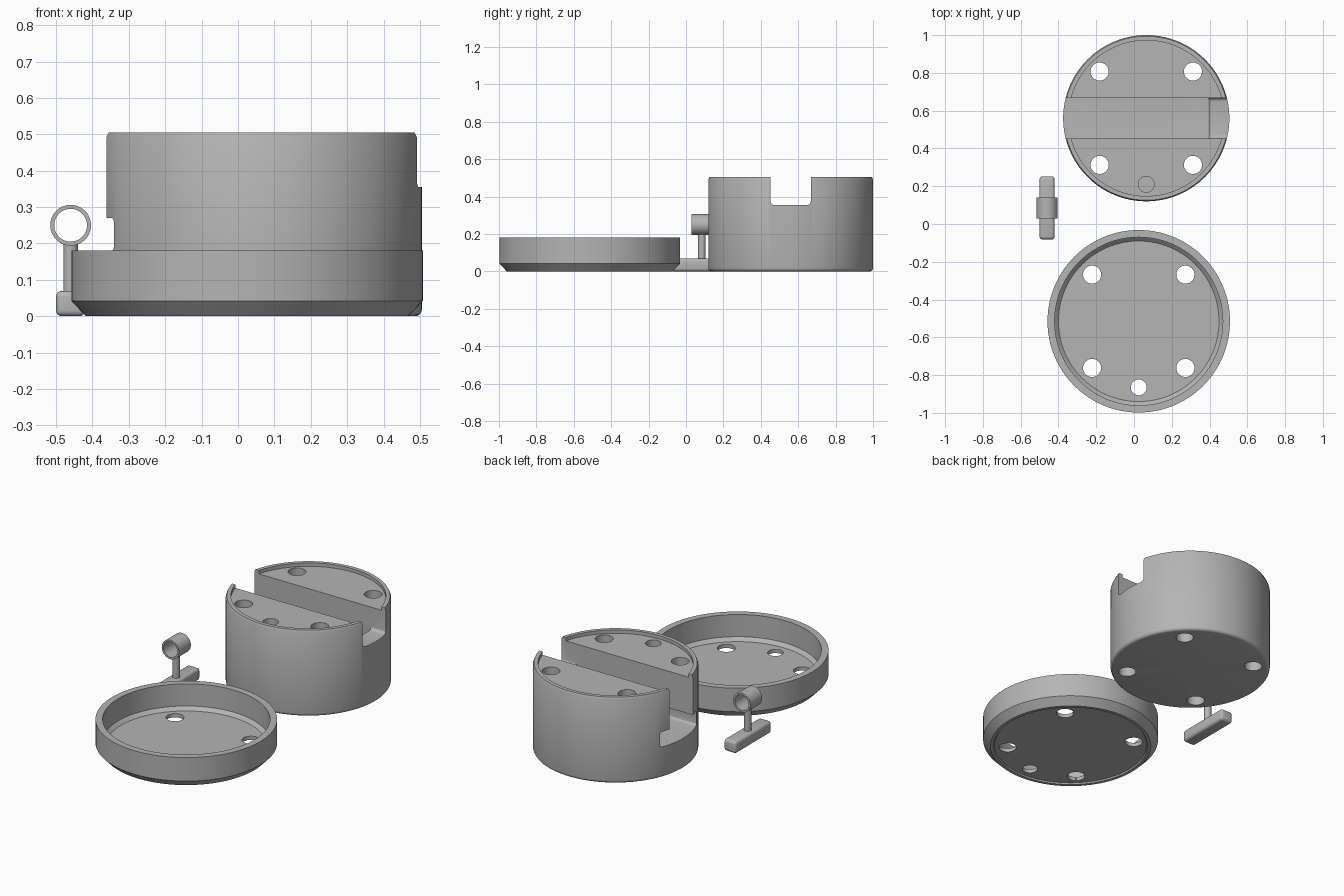
import bpy, bmesh, math
from mathutils import Matrix, Vector

if "Cube" in bpy.data.objects:
    bpy.data.objects.remove(bpy.data.objects["Cube"])

grey = bpy.data.materials.new("plain grey")
grey.diffuse_color = (0.46, 0.46, 0.46, 1)
grey.use_nodes = True
grey.node_tree.nodes["Principled BSDF"].inputs["Base Color"].default_value = grey.diffuse_color


def finish(name, bm):
    bmesh.ops.recalc_face_normals(bm, faces=bm.faces)
    me = bpy.data.meshes.new(name)
    bm.to_mesh(me)
    bm.free()
    me.materials.append(grey)
    ob = bpy.data.objects.new(name, me)
    bpy.context.collection.objects.link(ob)
    return ob


def lathe(name, profile, centre, steps=128, closed=False):
    """Spin an (r, z) profile around the vertical axis through centre."""
    bm = bmesh.new()
    vs = [bm.verts.new((r, 0, z)) for r, z in profile]
    es = [bm.edges.new(p) for p in zip(vs, vs[1:])]
    if closed:
        es.append(bm.edges.new((vs[-1], vs[0])))
    bmesh.ops.spin(bm, geom=vs + es, cent=(0, 0, 0), axis=(0, 0, 1),
                   angle=2 * math.pi, steps=steps, use_merge=True)
    bmesh.ops.remove_doubles(bm, verts=bm.verts, dist=1e-5)
    ob = finish(name, bm)
    ob.data.transform(Matrix.Translation(centre))
    return ob


def box(name, lo, hi, bevel=0.0):
    bm = bmesh.new()
    lo, hi = Vector(lo), Vector(hi)
    bmesh.ops.create_cube(bm, size=1, matrix=Matrix.Translation((lo + hi) / 2)
                          @ Matrix.Diagonal((*(hi - lo), 1)))
    if bevel:
        bmesh.ops.bevel(bm, geom=bm.edges[:], offset=bevel, segments=4,
                        profile=0.5, affect='EDGES')
    return finish(name, bm)


def rod(name, x, y, z0, z1, r, segs=40):
    bm = bmesh.new()
    bmesh.ops.create_cone(bm, cap_ends=True, segments=segs, radius1=r, radius2=r,
                          depth=z1 - z0, matrix=Matrix.Translation((x, y, (z0 + z1) / 2)))
    return finish(name, bm)


def cut(target, cutters):
    for c in cutters:
        c.hide_render = True
        m = target.modifiers.new("cut", 'BOOLEAN')
        m.operation, m.solver, m.object = 'DIFFERENCE', 'EXACT', c
        bpy.context.view_layer.objects.active = target
        bpy.ops.object.modifier_apply(modifier=m.name)
        bpy.data.objects.remove(c)


def corner_holes(x, y):
    d = 0.247
    return [rod("hole_cutter", x + sx * d, y + sy * d, -0.1, 0.7, 0.048)
            for sx in (-1, 1) for sy in (-1, 1)]


# Tall round body with a rounded foot and a shallow recess inside the top rim
bx, by = 0.065, 0.56
foot = [(0.422 + 0.018 * math.sin(a), 0.018 - 0.018 * math.cos(a))
        for a in (i * math.pi / 8 for i in range(5))]
body = lathe("body", [(0, 0)] + foot + [(0.44, 0.492), (0.434, 0.505), (0.412, 0.505),
                                        (0.412, 0.485), (0, 0.485)], (bx, by, 0))
slot = (by - 0.108, by + 0.108)
cut(body, corner_holes(bx, by) + [
    rod("pocket_cutter", bx, by - 0.35, 0.35, 0.7, 0.042),
    # Upper slot, wide undercut below it, and the raised ledge at the right end
    box("slot_cutter", (-0.6, slot[0], 0.2), (0.398, slot[1], 0.7), 0.012),
    box("undercut_cutter", (-0.6, by - 0.17, 0.18), (0.398, by + 0.17, 0.27), 0.015),
    box("ledge_cutter", (0.3, slot[0], 0.355), (0.7, slot[1], 0.7), 0.02),
])

# Shallow dish with chamfered foot, chamfered inner corner and recessed underside
dx, dy = 0.025, -0.515
dish = lathe("dish", [(0, 0.008), (0.42, 0.008), (0.425, 0), (0.443, 0), (0.483, 0.042),
                      (0.483, 0.18), (0.445, 0.18), (0.445, 0.05), (0.425, 0.03),
                      (0, 0.03)], (dx, dy, 0))
cut(dish, corner_holes(dx, dy) + [
    rod("edge_hole_cutter", dx, dy - 0.35, -0.1, 0.3, 0.042)])

# Pull key: rounded cross bar, stem and ring
kx, ky = -0.46, 0.085
box("key_bar", (kx - 0.04, ky - 0.167, 0), (kx + 0.04, ky + 0.167, 0.07), 0.016)
rod("key_stem", kx, ky, 0.06, 0.203, 0.02)
ring = lathe("key_ring", [(0.045, -0.055), (0.056, -0.055), (0.056, 0.055), (0.045, 0.055)],
             (0, 0, 0), 64, closed=True)
ring.data.transform(Matrix.Translation((kx, ky, 0.25)) @ Matrix.Rotation(math.pi / 2, 4, 'X'))

# Smooth shading with sharp edges kept
bpy.ops.object.select_all(action='DESELECT')
for ob in bpy.context.scene.objects:
    ob.select_set(True)
    bpy.context.view_layer.objects.active = ob
bpy.ops.object.shade_smooth_by_angle(angle=math.radians(30))
